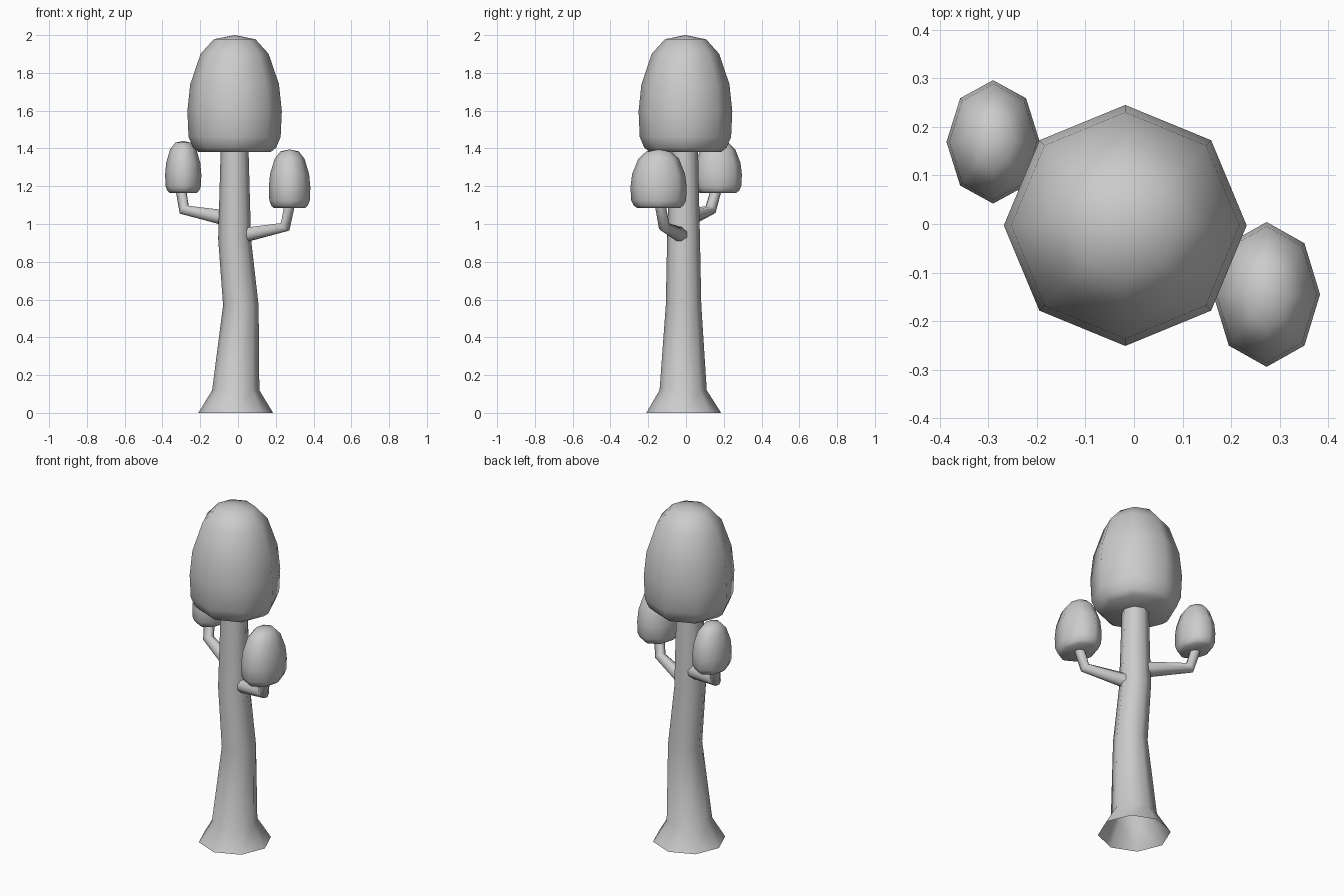
import bpy
import bmesh
from math import cos, sin, pi
from mathutils import Vector

cube = bpy.data.objects.get("Cube")
if cube:
    bpy.data.objects.remove(cube)

SIDES = 8
UP = Vector((0, 0, 1))

grey = bpy.data.materials.new("plain_grey")
grey.use_nodes = True
grey.diffuse_color = (0.6, 0.6, 0.6, 1)
grey.node_tree.nodes["Principled BSDF"].inputs["Base Color"].default_value = (0.6, 0.6, 0.6, 1)


def loft(name, rings, cap_start=False, cap_end=False):
    """Skin eight-sided rings, each given as (centre, x radius, y radius, axis)."""
    bm = bmesh.new()
    loops = []
    for centre, rx, ry, axis in rings:
        turn = UP.rotation_difference(Vector(axis))
        loop = []
        for i in range(SIDES):
            a = 2 * pi * i / SIDES
            loop.append(bm.verts.new(Vector(centre) + turn @ Vector((rx * cos(a), ry * sin(a), 0))))
        loops.append(loop)
    for low, high in zip(loops, loops[1:]):
        for i in range(SIDES):
            j = (i + 1) % SIDES
            bm.faces.new((low[i], low[j], high[j], high[i]))
    if cap_start:
        bm.faces.new(loops[0][::-1])
    if cap_end:
        tip = bm.verts.new(Vector(rings[-1][0]) + UP * cap_end)
        for i in range(SIDES):
            bm.faces.new((loops[-1][i], loops[-1][(i + 1) % SIDES], tip))
    for face in bm.faces:
        face.smooth = True
    mesh = bpy.data.meshes.new(name)
    bm.to_mesh(mesh)
    bm.free()
    mesh.materials.append(grey)
    obj = bpy.data.objects.new(name, mesh)
    bpy.context.collection.objects.link(obj)


# Foliage: one egg-shaped profile (height fraction, radius fraction)
PROFILE = [(0, 0.76), (0.04, 0.88), (0.13, 0.975), (0.35, 1), (0.58, 0.94),
           (0.84, 0.72), (0.965, 0.44)]


def foliage(name, x, y, bottom, top, rx, ry):
    h = top - bottom
    rings = [((x, y, bottom + t * h), rx * r, ry * r, UP) for t, r in PROFILE]
    loft(name, rings, cap_start=True, cap_end=0.035 * h)


foliage("main_foliage", -0.018, -0.003, 1.38, 2.0, 0.25, 0.248)
foliage("right_foliage", -0.29, 0.169, 1.165, 1.44, 0.096, 0.127)
foliage("left_foliage", 0.273, -0.145, 1.085, 1.395, 0.11, 0.149)

# Trunk: flared open foot, slight bend, top hidden in the foliage
TRUNK = [(-0.012, -0.012, 0, 0.198), (-0.012, -0.015, 0.12, 0.125),
         (0.015, -0.013, 0.57, 0.094), (-0.018, -0.013, 0.92, 0.087),
         (-0.018, -0.01, 1.42, 0.073)]
loft("trunk", [((x, y, z), r, r, UP) for x, y, z, r in TRUNK])


# Branches: tapered tubes with an elbow, ending inside the small foliage
def branch(name, root, elbow, tip, radii):
    a, b, c = Vector(root), Vector(elbow), Vector(tip)
    out, rise = (b - a).normalized(), (c - b).normalized()
    axes = (out, (out + rise).normalized(), rise)
    loft(name, [(p, r, r, n) for p, r, n in zip((a, b, c), radii, axes)])


branch("right_branch", (-0.03, 0.0, 1.025), (-0.285, 0.13, 1.075), (-0.305, 0.165, 1.2),
       (0.046, 0.031, 0.028))
branch("left_branch", (0.0, -0.01, 0.935), (0.25, -0.115, 0.985), (0.277, -0.14, 1.12),
       (0.043, 0.03, 0.028))
